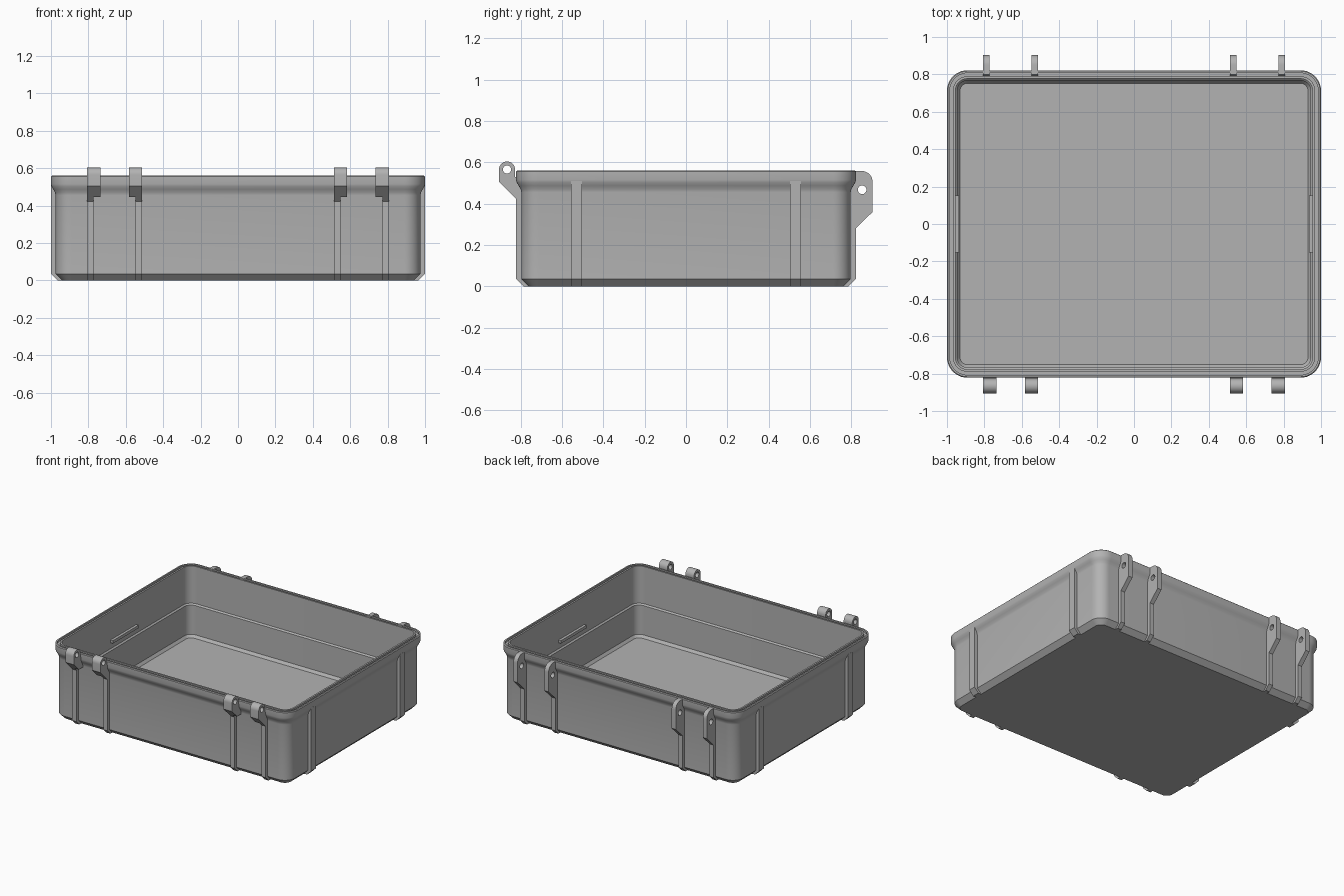
import bpy, bmesh, math
from mathutils import Matrix

if "Cube" in bpy.data.objects:
    bpy.data.objects.remove(bpy.data.objects["Cube"])

grey = bpy.data.materials.new("grey plastic")
grey.diffuse_color = (0.45, 0.45, 0.45, 1)
grey.use_nodes = True
grey.node_tree.nodes["Principled BSDF"].inputs["Base Color"].default_value = grey.diffuse_color
HX, HY, R = 1.0, 0.822, 0.11      # half size and corner radius of the rim


def finish(bm, name):
    bmesh.ops.recalc_face_normals(bm, faces=bm.faces)
    me = bpy.data.meshes.new(name)
    bm.to_mesh(me)
    bm.free()
    me.materials.append(grey)
    ob = bpy.data.objects.new(name, me)
    bpy.context.collection.objects.link(ob)
    bpy.ops.object.select_all(action='DESELECT')
    ob.select_set(True)
    bpy.context.view_layer.objects.active = ob
    bpy.ops.object.shade_smooth_by_angle(angle=math.radians(30))
    return ob


def rounded_ring(bm, inset, z, n=10):
    r = R - inset
    ring = []
    for k, (sx, sy) in enumerate([(1, 1), (-1, 1), (-1, -1), (1, -1)]):
        for i in range(n + 1):
            a = math.pi / 2 * (k + i / n)
            ring.append(bm.verts.new((sx * (HX - R) + r * math.cos(a),
                                      sy * (HY - R) + r * math.sin(a), z)))
    return ring


def extrude_profile(name, pts, x0, x1, hole=None):
    """Side profile of (y, z) points spanning x0..x1, with an optional round hole."""
    bm = bmesh.new()
    loops = [pts]
    if hole:
        cy, cz, r = hole
        loops.append([(cy + r * math.cos(i * math.pi / 10),
                       cz + r * math.sin(i * math.pi / 10)) for i in range(20)])
    edges = []
    for loop in loops:
        vs = [bm.verts.new((x0, y, z)) for y, z in loop]
        edges += [bm.edges.new((vs[i - 1], vs[i])) for i in range(len(vs))]
    bmesh.ops.triangle_fill(bm, edges=edges, use_beauty=True, use_dissolve=False)
    out = bmesh.ops.extrude_face_region(bm, geom=bm.faces[:], use_keep_orig=True)
    vs = [g for g in out["geom"] if isinstance(g, bmesh.types.BMVert)]
    bmesh.ops.translate(bm, verts=vs, vec=(x1 - x0, 0, 0))
    return finish(bm, name)


def arc(cy, cz, r, a0, a1, n):
    return [(cy + r * math.cos(math.radians(a0 + (a1 - a0) * i / n)),
             cz + r * math.sin(math.radians(a0 + (a1 - a0) * i / n))) for i in range(n + 1)]


# Shell: outside wall, flared rim with seal groove, stepped inside wall, floor
section = [(0.06, 0), (0.025, 0.035), (0.025, 0.455), (0.022, 0.47), (0.012, 0.487),
           (0.003, 0.503), (0, 0.515), (0, 0.555), (0.005, 0.56), (0.015, 0.56),
           (0.015, 0.545), (0.032, 0.545), (0.032, 0.56), (0.045, 0.56),
           (0.045, 0.28), (0.055, 0.27), (0.055, 0.05), (0.07, 0.03)]
bm = bmesh.new()
rings = [rounded_ring(bm, i, z) for i, z in section]
for a, b in zip(rings, rings[1:]):
    for i in range(len(a)):
        bm.faces.new((a[i - 1], a[i], b[i], b[i - 1]))
bm.faces.new(rings[0])
bm.faces.new(rings[-1])
finish(bm, "tray_shell")

# Front hinge knuckles on narrow ribs, back latch lugs running down into ribs
knuckle_arc = arc(-0.866, 0.565, 0.039, 0, 180, 14)
knuckle_hole = (-0.866, 0.565, 0.02)
knuckle = knuckle_arc + [(-0.905, 0.505), (-0.845, 0.445), (-0.79, 0.445), (-0.79, 0.53), (-0.827, 0.53)]
web = knuckle_arc + [(-0.905, 0.505), (-0.822, 0.422), (-0.822, 0.035), (-0.787, 0),
                     (-0.76, 0), (-0.785, 0.03), (-0.785, 0.53), (-0.827, 0.53)]
lug = [(0.80, 0.558)] + arc(0.85, 0.505, 0.053, 90, 0, 8) + [
    (0.903, 0.36), (0.822, 0.28), (0.822, 0.035), (0.787, 0), (0.76, 0), (0.785, 0.03), (0.785, 0.54)]

for side, s in (("left", -1), ("right", 1)):
    for place, x0, x1, w0, w1 in (("outer", 0.772, 0.806, 0.735, 0.772),
                                  ("inner", 0.513, 0.547, 0.547, 0.584)):
        tag = f"{side}_{place}"
        extrude_profile("front_hinge_rib_" + tag, web, s * x0, s * x1, knuckle_hole)
        extrude_profile("front_hinge_knuckle_" + tag, knuckle, s * w0, s * w1, knuckle_hole)
        extrude_profile("back_latch_lug_" + tag, lug, s * x0, s * x1, (0.852, 0.467, 0.021))

    # Side wall ribs
    for place, y in (("front", -0.53), ("back", 0.53)):
        ob = extrude_profile(f"side_rib_{side}_{place}",
                             [(0.96, 0.51), (1.0, 0.51), (1.0, 0.035), (0.965, 0), (0.935, 0), (0.96, 0.03)],
                             -0.0275, 0.0275)
        ob.data.transform(Matrix.Translation((0, y, 0)) @ Matrix.Rotation(-s * math.pi / 2, 4, 'Z'))

    # Short rail on the inside of each end wall
    bm = bmesh.new()
    bmesh.ops.create_cube(bm, size=1, matrix=Matrix.Translation((s * 0.947, 0, 0.335))
                          @ Matrix.Diagonal((0.024, 0.305, 0.022, 1)))
    finish(bm, "inner_rail_" + side)
